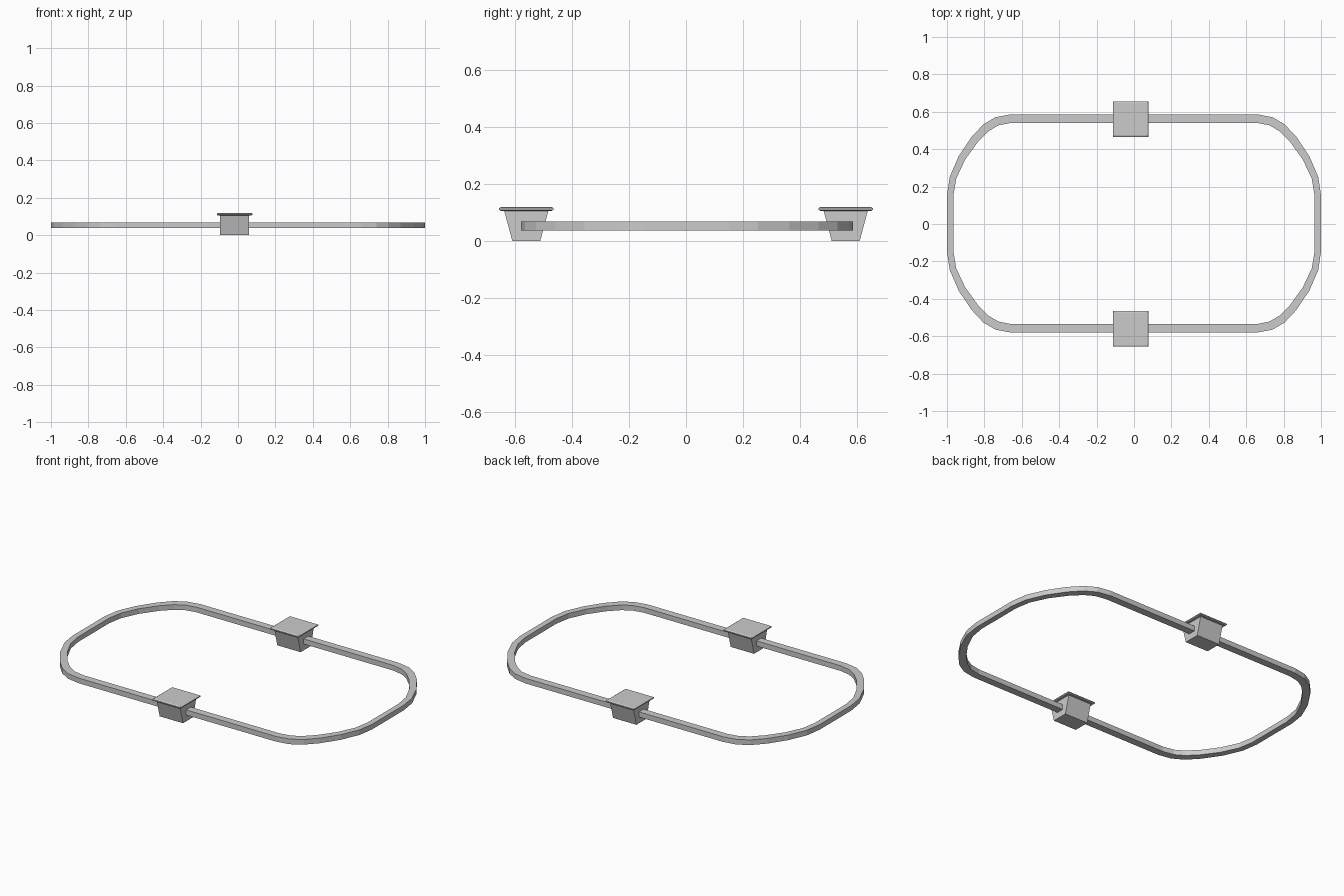
import bpy
from mathutils import Vector

if "Cube" in bpy.data.objects:
    bpy.data.objects.remove(bpy.data.objects["Cube"])


def make_object(name, verts, faces):
    mesh = bpy.data.meshes.new(name)
    mesh.from_pydata(verts, [], faces)
    mesh.update()
    obj = bpy.data.objects.new(name, mesh)
    bpy.context.collection.objects.link(obj)
    return obj


# rail: outer outline of one rounded corner (x, y, rail width), mirrored to a closed loop
corner = [(1.0, 0.15, 0.034), (0.985, 0.25, 0.036), (0.937, 0.36, 0.039),
          (0.868, 0.463, 0.043), (0.805, 0.53, 0.046), (0.74, 0.568, 0.046),
          (0.66, 0.583, 0.045)]
loop = list(corner)
loop += [(-x, y, w) for x, y, w in reversed(corner)]
loop += [(-x, -y, w) for x, y, w in reversed(loop[:7][::-1])]
loop += [(x, -y, w) for x, y, w in reversed(corner)]

count = len(loop)
shift = 0.003
z_low, z_high = 0.038, 0.069
verts, faces = [], []
for i, (x, y, w) in enumerate(loop):
    here = Vector((x, y))
    before = (here - Vector(loop[i - 1][:2])).normalized()
    after = (Vector(loop[(i + 1) % count][:2]) - here).normalized()
    tangent = (before + after).normalized()
    inner = here + Vector((-tangent.y, tangent.x)) * w
    for p, z in ((here, z_low), (here, z_high), (inner, z_high), (inner, z_low)):
        verts.append((p.x, p.y + shift, z))
for i in range(count):
    a, b = 4 * i, 4 * ((i + 1) % count)
    for k in range(4):
        n = (k + 1) % 4
        faces.append((a + k, b + k, b + n, a + n))
make_object("loop_rail", verts, faces)


def loft_box(name, cx, cy, rings):
    """Stack rectangular rings (half x, half y, z) into a closed solid."""
    v, f = [], [(3, 2, 1, 0)]
    for hx, hy, z in rings:
        v += [(cx + sx * hx, cy + sy * hy, z)
              for sx, sy in ((-1, -1), (1, -1), (1, 1), (-1, 1))]
    for r in range(len(rings) - 1):
        for k in range(4):
            n = (k + 1) % 4
            f.append((4 * r + k, 4 * r + n, 4 * r + 4 + n, 4 * r + 4 + k))
    top = 4 * (len(rings) - 1)
    f.append((top, top + 1, top + 2, top + 3))
    return make_object(name, v, f)


# two tapered station blocks, each with a chamfered lid
for side, cy in (("front", -0.561), ("back", 0.561)):
    loft_box(side + "_block", -0.018, cy,
             [(0.078, 0.049, 0.0), (0.078, 0.078, 0.108)])
    loft_box(side + "_lid", -0.018, cy,
             [(0.090, 0.090, 0.106), (0.095, 0.095, 0.110),
              (0.095, 0.095, 0.116), (0.088, 0.088, 0.120)])
